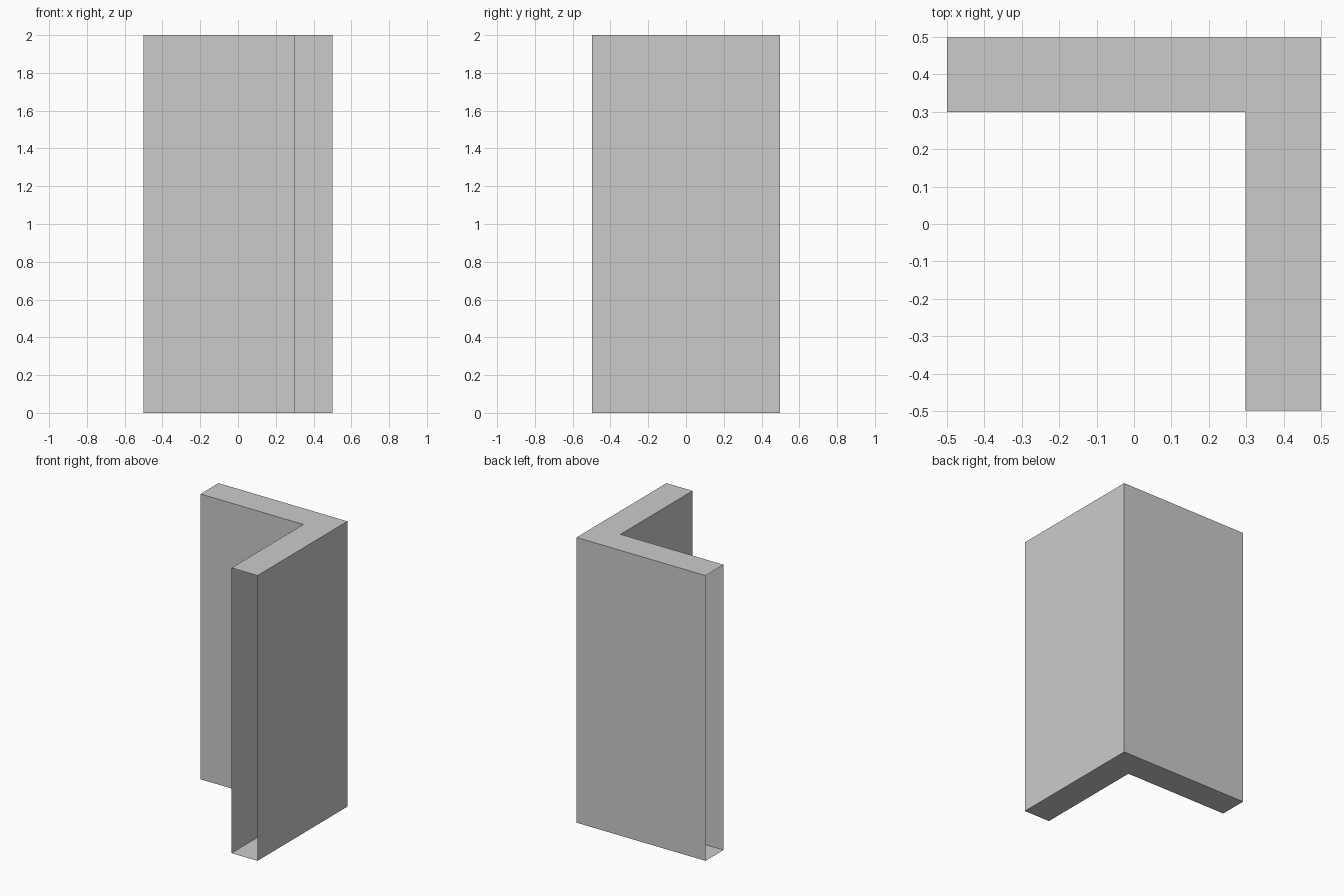
import bpy
import bmesh

if "Cube" in bpy.data.objects:
    bpy.data.objects.remove(bpy.data.objects["Cube"])

HEIGHT = 2.0
# L-shaped plan, counter-clockwise from above
PLAN = [(-0.5, 0.498), (-0.5, 0.299), (0.298, 0.299),
        (0.298, -0.498), (0.5, -0.498), (0.5, 0.498)]
OPEN_ENDS = {0, 3}  # plan edges left open at the tips of both legs

bm = bmesh.new()
low = [bm.verts.new((x, y, 0)) for x, y in PLAN]
high = [bm.verts.new((x, y, HEIGHT)) for x, y in PLAN]

# Outer and inner walls
for i in range(len(PLAN)):
    if i not in OPEN_ENDS:
        j = (i + 1) % len(PLAN)
        bm.faces.new((low[i], low[j], high[j], high[i]))

# Floor and top, split along the mitre at the corner
for a, b, c, d in ((0, 1, 2, 5), (2, 3, 4, 5)):
    bm.faces.new([high[k] for k in (a, b, c, d)])
    bm.faces.new([low[k] for k in (d, c, b, a)])
bmesh.ops.dissolve_limit(bm, angle_limit=0.01, verts=bm.verts[:], edges=bm.edges[:])

mesh = bpy.data.meshes.new("corner_wall")
bm.to_mesh(mesh)
bm.free()
wall = bpy.data.objects.new("corner_wall", mesh)
bpy.context.collection.objects.link(wall)
